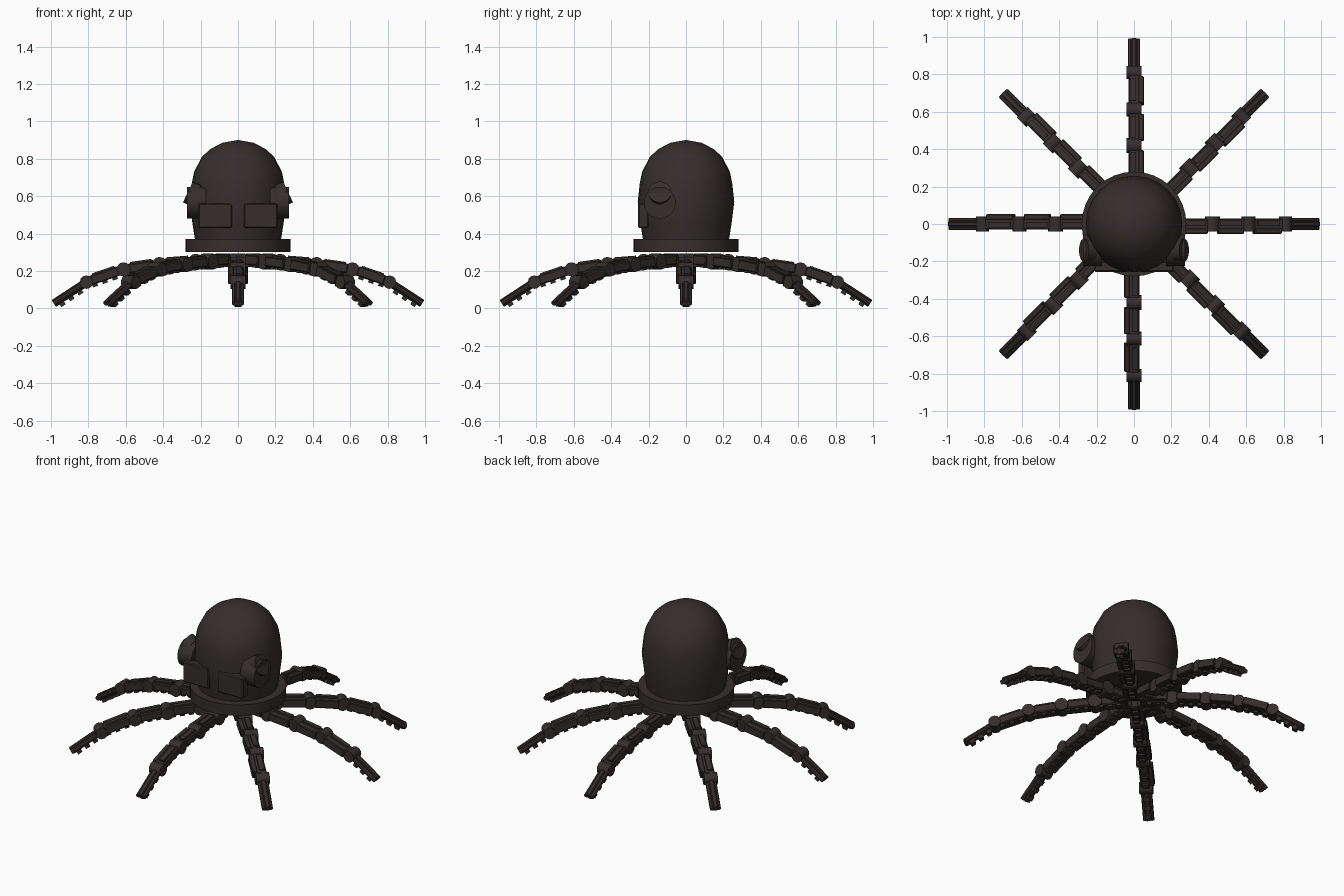
import bpy, bmesh, math
from mathutils import Matrix, Vector

if "Cube" in bpy.data.objects:
    bpy.data.objects.remove(bpy.data.objects["Cube"])

mat = bpy.data.materials.new("dark brown metal")
mat.diffuse_color = (0.036, 0.027, 0.027, 1)
mat.use_nodes = True
mat.node_tree.nodes["Principled BSDF"].inputs["Base Color"].default_value = mat.diffuse_color


def finish(bm, name, smooth=True):
    bmesh.ops.recalc_face_normals(bm, faces=bm.faces)
    me = bpy.data.meshes.new(name)
    bm.to_mesh(me)
    bm.free()
    me.materials.append(mat)
    ob = bpy.data.objects.new(name, me)
    bpy.context.collection.objects.link(ob)
    if smooth:
        bpy.ops.object.select_all(action='DESELECT')
        ob.select_set(True)
        bpy.context.view_layer.objects.active = ob
        bpy.ops.object.shade_smooth_by_angle(angle=math.radians(35))
    return ob


def box(bm, size, m, bevel=0.0):
    r = bmesh.ops.create_cube(bm, size=1, matrix=m @ Matrix.Diagonal((*size, 1)))
    if bevel:
        edges = {e for v in r['verts'] for e in v.link_edges}
        bmesh.ops.bevel(bm, geom=list(edges), offset=bevel, segments=1, affect='EDGES')


def cyl(bm, r1, r2, depth, m, n=12):
    bmesh.ops.create_cone(bm, cap_ends=True, segments=n, radius1=r1, radius2=r2,
                          depth=depth, matrix=m)


def lathe(name, profile, n):
    bm = bmesh.new()
    rings = []
    for r, z in profile:
        if r < 1e-4:
            rings.append([bm.verts.new((0, 0, z))] * n)
        else:
            rings.append([bm.verts.new((r * math.cos(2 * math.pi * i / n),
                                        r * math.sin(2 * math.pi * i / n), z)) for i in range(n)])
    for a, b in zip(rings, rings[1:]):
        for i in range(n):
            j = (i + 1) % n
            bm.faces.new(list(dict.fromkeys((a[i], a[j], b[j], b[i]))))
    return finish(bm, name)


T = Matrix.Translation
R = lambda deg, axis: Matrix.Rotation(math.radians(deg), 4, axis)

# egg shaped head
lathe("head_dome", [(0, .34), (.225, .34), (.232, .38), (.243, .45), (.258, .57), (.247, .67),
                    (.235, .73), (.193, .81), (.15, .85), (.085, .885), (0, .9)], 24)

# collar disc under the head
bm = bmesh.new()
cyl(bm, .28, .28, .07, T((0, 0, .335)), 32)
finish(bm, "collar")

for side, s in (("left", -1), ("right", 1)):
    # rectangular eye plate
    bm = bmesh.new()
    box(bm, (.18, .055, .13), T((s * .122, -.228, .495)), .006)
    finish(bm, side + "_eye_plate", False)
    # round side pod with a small tilted cap
    bm = bmesh.new()
    cyl(bm, .085, .085, .10, T((s * .222, -.14, .565)) @ R(90, 'Y'), 24)
    cyl(bm, .062, .062, .05, T((s * .245, -.14, .612)) @ R(s * 65, 'Y'), 20)
    finish(bm, side + "_side_pod")

# tentacle path, pointing along +x: (radius, height)
path = [(.04, .262), (.225, .25), (.42, .235), (.612, .208), (.81, .14), (.985, .026)]


def tentacle(name, angle):
    bm = bmesh.new()
    last = len(path) - 2
    for k in range(last + 1):
        a, b = (Vector((r, 0, z)) for r, z in (path[k], path[k + 1]))
        d = b - a
        ln = d.length
        m = T((a + b) / 2) @ Matrix.Rotation(-math.atan2(d.z, d.x), 4, 'Y')
        if k < last:
            # core, top ridge and clockwise side plate
            w = .06 if k else .05
            box(bm, (ln, w, .05), m, .006)
            box(bm, (ln * .72, .03, .05), m @ T((0, -.038, .003)), .004)
            box(bm, (ln * .6, .03, .012), m @ T((0, .004, .029)))
        else:
            # tip with two long rods
            box(bm, (ln, .028, .044), m, .005)
            for y in (-.019, .019):
                cyl(bm, .014, .014, ln, m @ T((0, y, 0)) @ R(90, 'Y'), 8)
        # small grip pads underneath
        for x in (-.22, .05, .32):
            box(bm, (.028, .036, .02), m @ T((x * ln, 0, -.028)))
        # hinge at the inner end
        if k:
            rad = .044 - .002 * k
            cyl(bm, rad, rad, .08, T(a) @ R(90, 'X'), 12)
    bm.transform(R(angle, 'Z'))
    finish(bm, name)


for i in range(8):
    tentacle("tentacle_%d" % (i + 1), i * 45)
